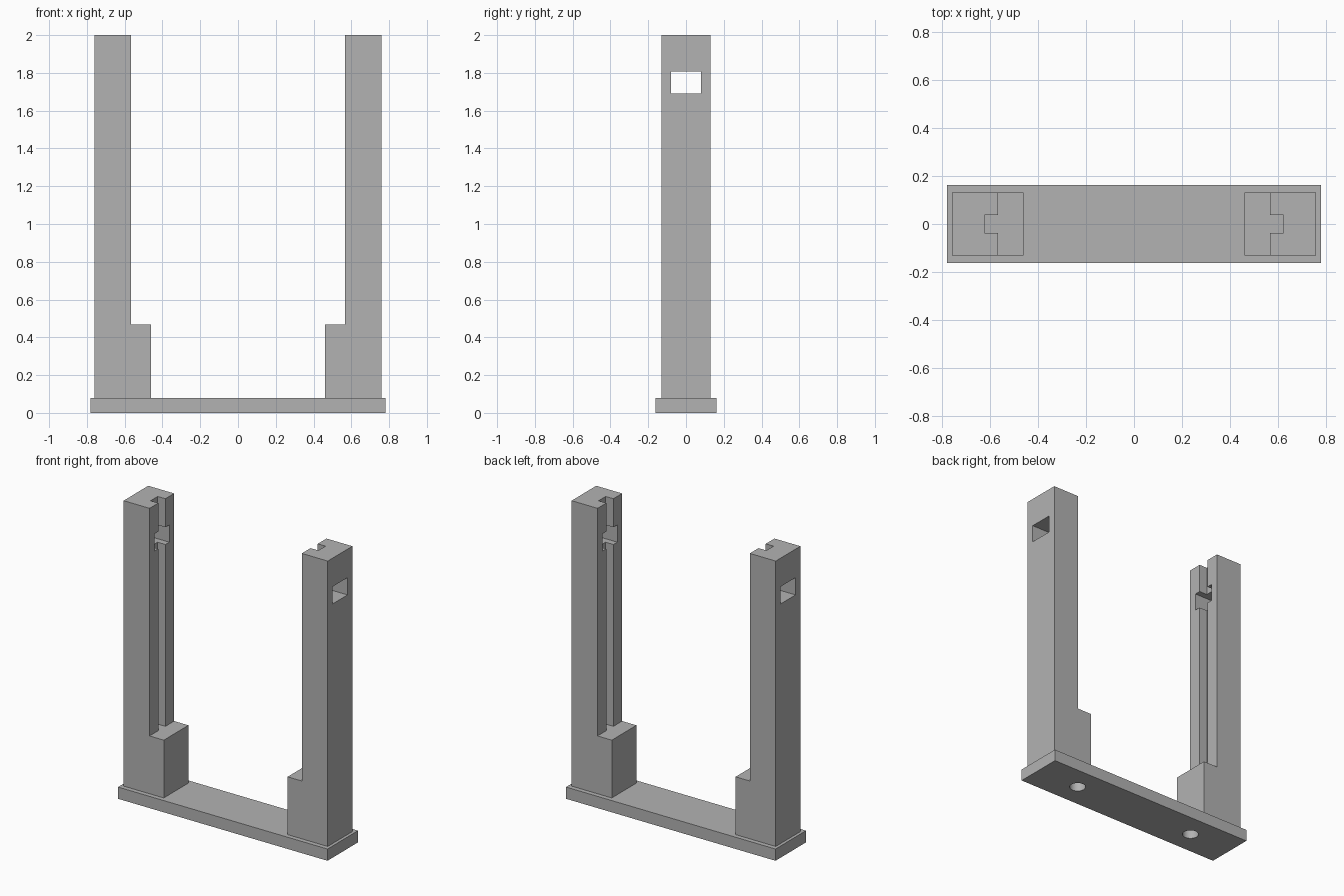
import bpy
import bmesh
from mathutils import Matrix, Vector

if "Cube" in bpy.data.objects:
    bpy.data.objects.remove(bpy.data.objects["Cube"])

# Main dimensions
BASE_X, BASE_Y, BASE_TOP = 0.78, 0.162, 0.079
OUTER, INNER, FOOT_IN = 0.76, 0.567, 0.461
POST_Y, FOOT_TOP, TOP = 0.131, 0.468, 2.0

grey = bpy.data.materials.new("plain grey")
grey.use_nodes = True
grey.diffuse_color = (0.45, 0.45, 0.45, 1)
grey.node_tree.nodes["Principled BSDF"].inputs["Base Color"].default_value = (0.45, 0.45, 0.45, 1)


def finish(name, bm):
    """Turn a bmesh into a named grey object."""
    bmesh.ops.recalc_face_normals(bm, faces=bm.faces)
    mesh = bpy.data.meshes.new(name)
    bm.to_mesh(mesh)
    bm.free()
    mesh.materials.append(grey)
    obj = bpy.data.objects.new(name, mesh)
    bpy.context.collection.objects.link(obj)
    return obj


def box(name, low, high):
    low, high = Vector(low), Vector(high)
    bm = bmesh.new()
    place = Matrix.Translation((low + high) / 2) @ Matrix.Diagonal((high - low).to_4d())
    bmesh.ops.create_cube(bm, size=1, matrix=place)
    return finish(name, bm)


def cylinder(name, x, radius, low, high):
    bm = bmesh.new()
    bmesh.ops.create_cone(bm, cap_ends=True, segments=32, radius1=radius, radius2=radius,
                          depth=high - low, matrix=Matrix.Translation((x, 0, (low + high) / 2)))
    return finish(name, bm)


def cut(obj, cutters):
    """Subtract the cutters, bake the result and remove the cutters."""
    for cutter in cutters:
        cutter.hide_render = True
        mod = obj.modifiers.new("cut", "BOOLEAN")
        mod.operation, mod.solver, mod.object = "DIFFERENCE", "EXACT", cutter
    graph = bpy.context.evaluated_depsgraph_get()
    baked = bpy.data.meshes.new_from_object(obj.evaluated_get(graph))
    obj.modifiers.clear()
    obj.data = baked
    for cutter in cutters:
        bpy.data.objects.remove(cutter)


# Base plate with two blind screw holes underneath
base = box("base_plate", (-BASE_X, -BASE_Y, 0), (BASE_X, BASE_Y, BASE_TOP))
cut(base, [cylinder("hole_cutter", x, 0.05, -0.1, 0.07) for x in (-0.46, 0.46)])

# Stepped posts, each with a guide slot facing inward and a window through it
for side, name in ((1, "left_post"), (-1, "right_post")):
    outline = [(FOOT_IN, BASE_TOP), (OUTER, BASE_TOP), (OUTER, TOP),
               (INNER, TOP), (INNER, FOOT_TOP), (FOOT_IN, FOOT_TOP)]
    bm = bmesh.new()
    face = bm.faces.new([bm.verts.new((side * x, -POST_Y, z)) for x, z in outline])
    extruded = bmesh.ops.extrude_face_region(bm, geom=[face])["geom"]
    moved = [v for v in extruded if isinstance(v, bmesh.types.BMVert)]
    bmesh.ops.translate(bm, verts=moved, vec=(0, 2 * POST_Y, 0))
    post = finish(name, bm)

    near, far = sorted((side * 0.5, side * 0.625))
    slot = box("slot_cutter", (near, -0.038, FOOT_TOP), (far, 0.038, TOP + 0.1))
    near, far = sorted((side * 0.5, side * 0.9))
    window = box("window_cutter", (near, -0.079, 1.692), (far, 0.079, 1.808))
    cut(post, [slot, window])

# Smooth hole walls, crisp edges elsewhere
bpy.ops.object.select_all(action="DESELECT")
base.select_set(True)
bpy.context.view_layer.objects.active = base
bpy.ops.object.shade_smooth_by_angle()
